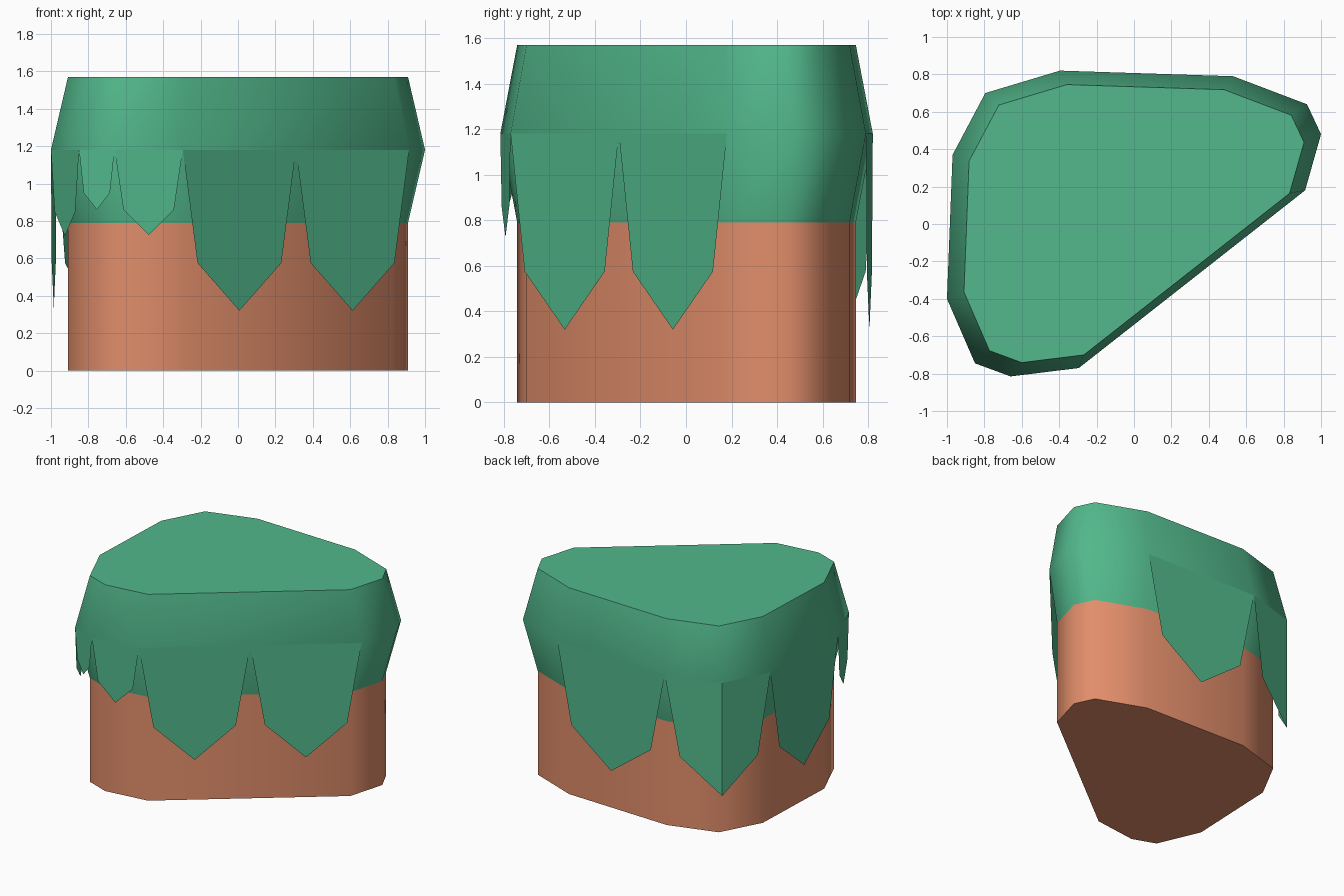
import bpy, bmesh
from mathutils import Vector

if "Cube" in bpy.data.objects:
    bpy.data.objects.remove(bpy.data.objects["Cube"])


def material(name, rgb):
    m = bpy.data.materials.new(name)
    m.diffuse_color = (*rgb, 1)
    m.use_nodes = True
    m.node_tree.nodes["Principled BSDF"].inputs["Base Color"].default_value = m.diffuse_color
    return m


GRASS = material("grass green", (0.084, 0.479, 0.258))
DIRT = material("dirt brown", (0.760, 0.271, 0.146))

# Plan outline at the widest level (counter-clockwise); walls are 10% smaller
RIM = [(-0.295, -0.77), (0.915, 0.18), (1.0, 0.48), (0.925, 0.64),
       (0.53, 0.79), (-0.395, 0.82), (-0.795, 0.70), (-0.97, 0.37),
       (-1.0, -0.40), (-0.85, -0.745), (-0.66, -0.815)]
INNER = 0.909
RIM_Z = 1.18


def finish(name, bm, mat, smooth=False):
    me = bpy.data.meshes.new(name)
    bm.to_mesh(me)
    bm.free()
    me.materials.append(mat)
    ob = bpy.data.objects.new(name, me)
    bpy.context.collection.objects.link(ob)
    if smooth:
        bpy.context.view_layer.objects.active = ob
        ob.select_set(True)
        bpy.ops.object.shade_smooth_by_angle(angle=1.05)
        ob.select_set(False)
    return ob


def loft(name, levels, mat, top=False, bottom=False):
    """Walls through the outline at each (z, scale) level."""
    bm = bmesh.new()
    rings = [[bm.verts.new((x * s, y * s, z)) for x, y in RIM] for z, s in levels]
    n = len(RIM)
    for a, b in zip(rings, rings[1:]):
        for i in range(n):
            j = (i + 1) % n
            bm.faces.new((a[i], a[j], b[j], b[i]))
    if top:
        bm.faces.new(rings[-1])
    if bottom:
        bm.faces.new(rings[0][::-1])
    return finish(name, bm, mat, True)


# Dirt block and the bulging grass cap
loft("dirt_block", [(0, INNER), (0.79, INNER)], DIRT, bottom=True)
loft("grass_cap", [(0.79, INNER), (RIM_Z, 1), (1.57, INNER)], GRASS, top=True)


def drip(name, a, b, tip_z, shoulder_z, mid=None):
    """Pointed grass flap hanging from the rim between a and b, folded at mid."""
    a, b = Vector(a), Vector(b)
    m = Vector(mid) if mid else (a + b) / 2
    bm = bmesh.new()

    def v(p, z):
        return bm.verts.new((p.x, p.y, z))

    top, tip = v(m, RIM_Z), v(m, tip_z)
    bm.faces.new((v(a, RIM_Z), v(a.lerp(m, 0.26), shoulder_z), tip, top))
    bm.faces.new((top, tip, v(b.lerp(m, 0.26), shoulder_z), v(b, RIM_Z)))
    if not mid:
        bmesh.ops.dissolve_limit(bm, angle_limit=0.01, verts=bm.verts, edges=bm.edges)
    finish(name, bm, GRASS)


# Drips on the long diagonal side: two equal flaps
a, b = Vector(RIM[0]), Vector(RIM[1])
c = (a + b) / 2
drip("diagonal_drip_1", a, c, 0.32, 0.575)
drip("diagonal_drip_2", c, b, 0.32, 0.575)

# Back, folded corner and left drips
drip("back_drip", RIM[4], RIM[5], 0.32, 0.575)
drip("corner_drip", RIM[5], RIM[7], 0.32, 0.575, mid=RIM[6])
drip("left_drip", RIM[7], RIM[8], 0.335, 0.58)

# Short drips around the front corner
drip("front_drip_1", RIM[8], RIM[9], 0.72, 0.85)
drip("front_drip_2", RIM[9], RIM[10], 0.86, 0.95)
drip("front_drip_3", RIM[10], RIM[0], 0.725, 0.86)
